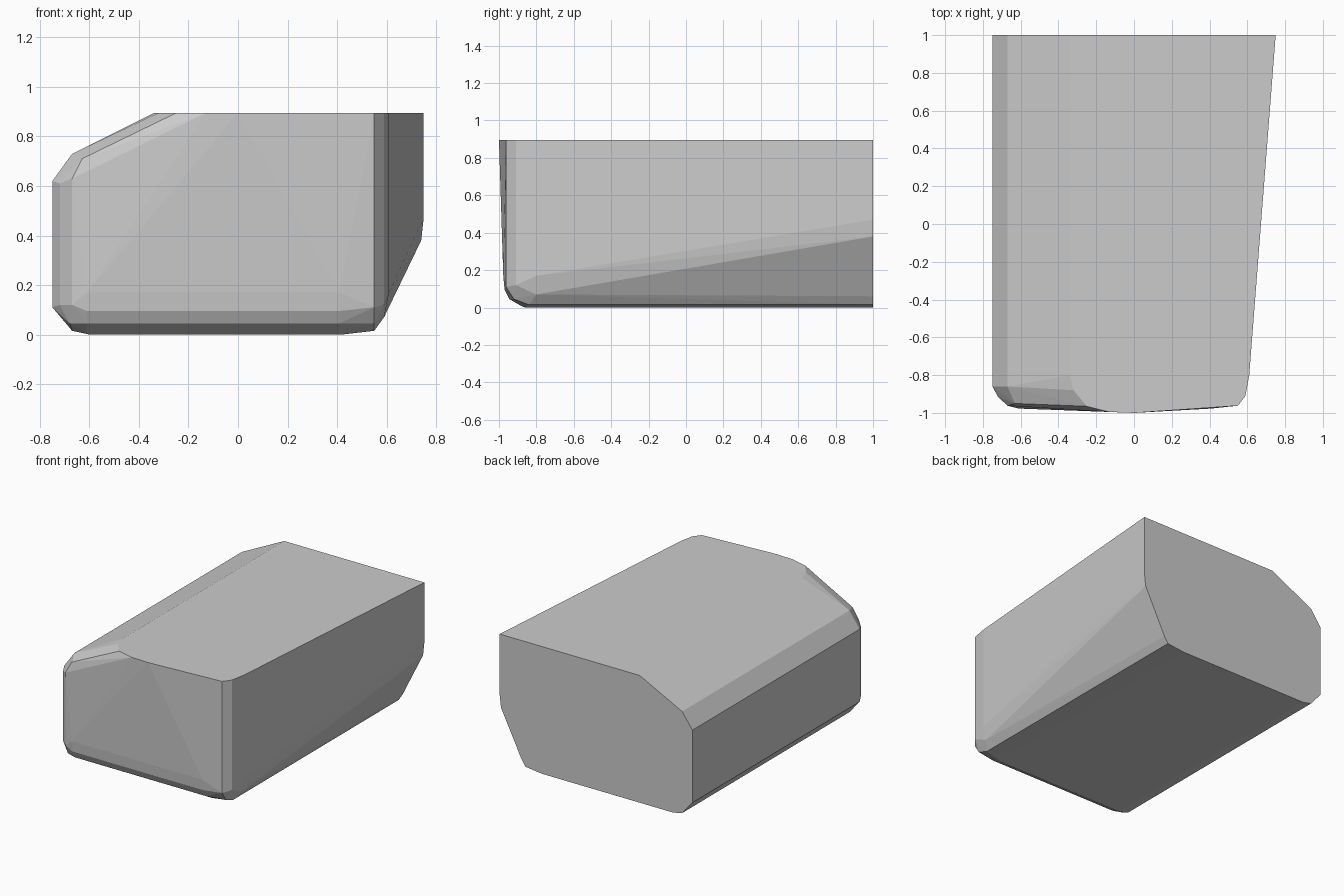
import bpy, bmesh

if "Cube" in bpy.data.objects:
    bpy.data.objects.remove(bpy.data.objects["Cube"])

H = 0.895
FRONT, BACK = -0.86, 1.0

# Back cross-section (x, z): rounded left side, undercut right side
left = [(-0.60, 0.0), (-0.67, 0.015), (-0.75, 0.11),
        (-0.75, 0.62), (-0.67, 0.73), (-0.34, H)]
right = [(0.42, 0.0), (0.55, 0.015), (0.58, 0.06),
         (0.74, 0.38), (0.75, 0.47), (0.75, H)]
pts = [(x, BACK, z) for x, z in left + right]

# Left side runs straight to the front corner
pts += [(x, FRONT, z) for x, z in left[:-1]]
pts += [(-0.72, -0.915, z) for z in (0.12, 0.61)]

# Bottom edge rolling up into the front (y, z), with the ends lifted a little
for y, z in [(-0.875, 0.005), (-0.945, 0.045), (-0.97, 0.095), (-0.977, 0.17)]:
    pts += [(x, y, z) for x in (-0.61, 0.41)]
pts += [(-0.67, -0.962, z) for z in (0.12, 0.20, 0.63)]
pts += [(-0.68, -0.92, 0.045), (0.42, FRONT, 0.0)]

# Front right upright corner and the start of the tapering right side
pts += [(0.55, -0.962, z) for z in (0.11, H)]
pts += [(0.59, -0.91, z) for z in (0.12, H)]
pts += [(0.61, -0.80, z) for z in (0.17, H)]
pts += [(0.59, -0.80, 0.07), (0.55, -0.92, 0.045), (0.55, -0.84, 0.015)]

# Front end of the sloped shoulder and curved front edge of the top
pts += [(-0.63, -0.95, 0.71), (-0.34, -0.80, H), (-0.32, -0.88, H),
        (-0.25, -0.965, H), (-0.13, -0.995, H), (0.0, -1.0, H)]

# The body is the closed convex skin round these sections
bm = bmesh.new()
verts = [bm.verts.new(p) for p in pts]
res = bmesh.ops.convex_hull(bm, input=verts)
loose = {v for v in bm.verts if not v.link_faces}
bmesh.ops.delete(bm, geom=list(loose), context='VERTS')
bmesh.ops.dissolve_limit(bm, angle_limit=0.005, verts=bm.verts[:], edges=bm.edges[:])
bmesh.ops.recalc_face_normals(bm, faces=bm.faces[:])

mesh = bpy.data.meshes.new("block_body")
bm.to_mesh(mesh)
bm.free()
body = bpy.data.objects.new("block_body", mesh)
bpy.context.collection.objects.link(body)
